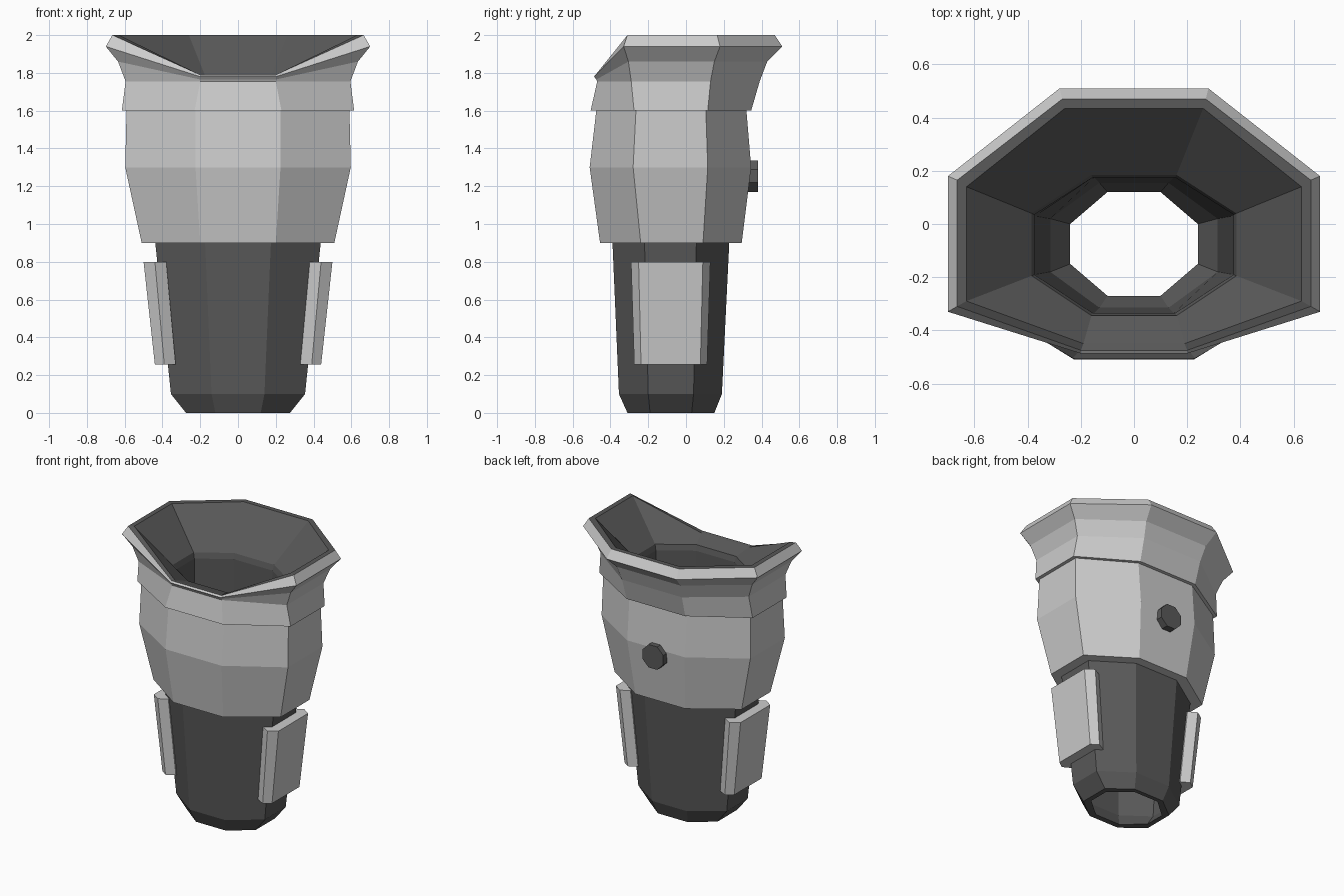
import bpy, bmesh, math
from mathutils import Matrix

dark = bpy.data.materials.new("dark_grey")
dark.diffuse_color = (0.1, 0.1, 0.1, 1)


def octagon(z, w, xf, xb, y0, y1, y2, y3, zf=None):
    """Eight-sided ring; zf optionally lowers the two front corners."""
    zf = z if zf is None else zf
    return [(-xf, y0, zf), (xf, y0, zf), (w, y1, z), (w, y2, z),
            (xb, y3, z), (-xb, y3, z), (-w, y2, z), (-w, y1, z)]


def loft(name, rings, caps=False, material=None):
    """Skin a stack of rings with flat quads."""
    bm = bmesh.new()
    rows = [[bm.verts.new(p) for p in ring] for ring in rings]
    n = len(rows[0])
    for a, b in zip(rows, rows[1:]):
        for i in range(n):
            j = (i + 1) % n
            bm.faces.new((a[i], a[j], b[j], b[i]))
    if caps:
        bm.faces.new(rows[0][::-1])
        bm.faces.new(rows[-1])
    mesh = bpy.data.meshes.new(name)
    bm.to_mesh(mesh)
    bm.free()
    obj = bpy.data.objects.new(name, mesh)
    bpy.context.collection.objects.link(obj)
    if material:
        mesh.materials.append(material)
    return obj


# Dark sleeve: funnel lining, inner wall, bottom lip and outer lower tube
loft("sleeve", [octagon(*r) for r in (
    (2.0, 0.665, 0.20, 0.27, -0.475, -0.31, 0.165, 0.47, 1.79),
    (2.0, 0.63, 0.19, 0.26, -0.45, -0.29, 0.14, 0.435, 1.785),
    (1.75, 0.385, 0.16, 0.16, -0.345, -0.195, 0.04, 0.185),
    (1.71, 0.375, 0.155, 0.155, -0.335, -0.19, 0.035, 0.175),
    (0.9, 0.37, 0.15, 0.15, -0.335, -0.19, 0.03, 0.175),
    (0.1, 0.315, 0.13, 0.13, -0.315, -0.18, 0.02, 0.155),
    (0.0, 0.24, 0.10, 0.10, -0.27, -0.15, 0.0, 0.12),
    (0.0, 0.275, 0.12, 0.12, -0.31, -0.19, 0.03, 0.15),
    (0.1, 0.355, 0.14, 0.14, -0.355, -0.20, 0.04, 0.19),
    (0.92, 0.44, 0.175, 0.175, -0.39, -0.22, 0.055, 0.23),
)], material=dark)

# Bulging forearm shell
loft("forearm_shell", [octagon(*r) for r in (
    (0.9, 0.43, 0.17, 0.17, -0.38, -0.21, 0.05, 0.22),
    (0.9, 0.51, 0.20, 0.20, -0.455, -0.24, 0.09, 0.295),
    (1.3, 0.597, 0.225, 0.23, -0.51, -0.28, 0.115, 0.345),
    (1.6, 0.59, 0.225, 0.23, -0.475, -0.265, 0.105, 0.32),
)])

# Flared collar with its dipped front
loft("flared_collar", [octagon(*r) for r in (
    (1.6, 0.58, 0.22, 0.225, -0.465, -0.26, 0.10, 0.31),
    (1.6, 0.615, 0.23, 0.235, -0.505, -0.275, 0.115, 0.345),
    (1.755, 0.595, 0.20, 0.24, -0.47, -0.29, 0.13, 0.39),
    (1.86, 0.635, 0.20, 0.255, -0.475, -0.305, 0.15, 0.43, 1.765),
    (1.94, 0.70, 0.20, 0.28, -0.487, -0.33, 0.18, 0.51, 1.78),
    (2.0, 0.665, 0.20, 0.27, -0.475, -0.31, 0.165, 0.47, 1.79),
)])


# Side plates wrapping the lower tube
def plate_ring(z, x_in, x_mid, x_out, half_out, half_mid, half_in):
    c = -0.081
    return [(x_in, c - half_in, z), (x_mid, c - half_mid, z),
            (x_out, c - half_out, z), (x_out, c + half_out, z),
            (x_mid, c + half_mid, z), (x_in, c + half_in, z)]


plates = loft("side_plates", [
    plate_ring(0.255, 0.33, 0.39, 0.44, 0.157, 0.193, 0.16),
    plate_ring(0.8, 0.38, 0.44, 0.50, 0.17, 0.21, 0.175),
], caps=True)
plates.modifiers.new("mirror", 'MIRROR').use_bisect_axis[0] = False

# Octagonal button on the back
bm = bmesh.new()
bmesh.ops.create_cone(
    bm, cap_ends=True, segments=8, radius1=0.09, radius2=0.09, depth=0.07,
    matrix=Matrix.Translation((0, 0.345, 1.253))
    @ Matrix.Rotation(math.pi / 2, 4, 'X')
    @ Matrix.Rotation(math.pi / 8, 4, 'Z'))
mesh = bpy.data.meshes.new("back_button")
bm.to_mesh(mesh)
bm.free()
mesh.materials.append(dark)
bpy.context.collection.objects.link(bpy.data.objects.new("back_button", mesh))
